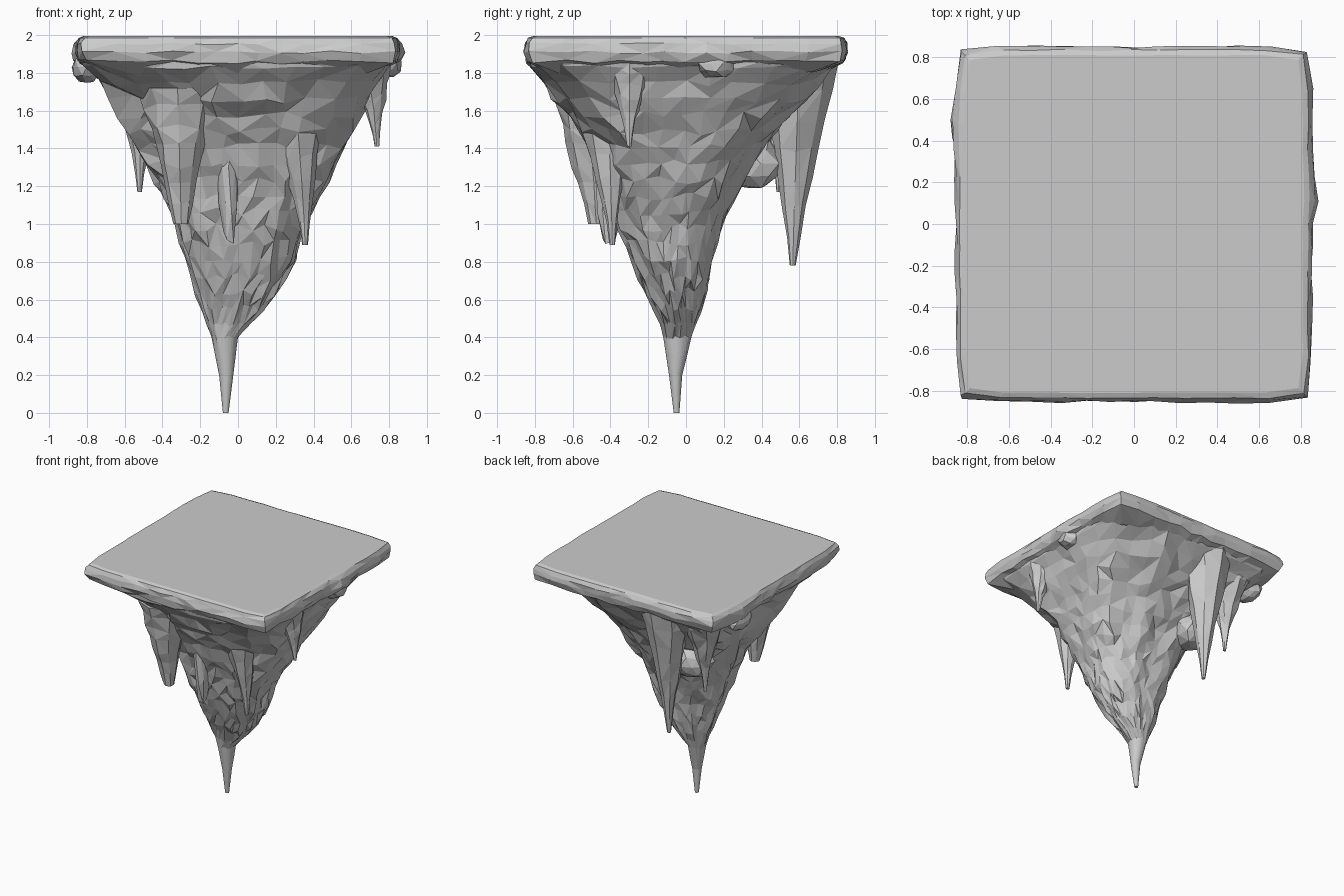
import bpy, bmesh, math, random
from mathutils import Vector, noise

if "Cube" in bpy.data.objects:
    bpy.data.objects.remove(bpy.data.objects["Cube"])

random.seed(4)


def loft(name, rings):
    """Skin equal-length rings of points into a flat-shaded closed mesh."""
    bm = bmesh.new()
    vs = [[bm.verts.new(p) for p in r] for r in rings]
    n = len(vs[0])
    for a, b in zip(vs, vs[1:]):
        for i in range(n):
            j = (i + 1) % n
            q = (a[i], a[j], b[j], b[i])
            if random.random() < 0.5:
                bm.faces.new((q[0], q[1], q[2]))
                bm.faces.new((q[0], q[2], q[3]))
            else:
                bm.faces.new((q[0], q[1], q[3]))
                bm.faces.new((q[1], q[2], q[3]))
    bm.faces.new(vs[0])
    bm.faces.new(vs[-1][::-1])
    bmesh.ops.recalc_face_normals(bm, faces=bm.faces)
    me = bpy.data.meshes.new(name)
    bm.to_mesh(me)
    bm.free()
    ob = bpy.data.objects.new(name, me)
    bpy.context.collection.objects.link(ob)
    return ob


def super_pt(t, n):
    """Unit superellipse point: n=2 is round, large n is square."""
    c, s = math.cos(t), math.sin(t)
    r = (abs(c) ** n + abs(s) ** n) ** (-1 / n)
    return c * r, s * r


# rock body: z, x min, x max, y min, y max, squareness
LEVELS = [
    (0.00, -0.08, -0.05, -0.065, -0.035, 2),
    (0.20, -0.10, -0.025, -0.09, -0.02, 2),
    (0.40, -0.14, 0.00, -0.12, 0.03, 2),
    (0.50, -0.18, 0.10, -0.14, 0.06, 2.2),
    (0.60, -0.21, 0.18, -0.20, 0.10, 2.4),
    (0.80, -0.27, 0.31, -0.29, 0.14, 2.6),
    (1.00, -0.34, 0.36, -0.37, 0.20, 2.8),
    (1.20, -0.42, 0.46, -0.43, 0.29, 2.8),
    (1.40, -0.54, 0.56, -0.52, 0.43, 2.8),
    (1.60, -0.63, 0.67, -0.62, 0.61, 3.4),
    (1.75, -0.73, 0.74, -0.75, 0.73, 4.5),
    (1.84, -0.82, 0.81, -0.83, 0.80, 7),
    (1.92, -0.83, 0.83, -0.83, 0.83, 12),
]


def level(z):
    for a, b in zip(LEVELS, LEVELS[1:]):
        if z <= b[0]:
            f = (z - a[0]) / (b[0] - a[0])
            return [p + (q - p) * f for p, q in zip(a, b)]
    return LEVELS[-1]


SIDES = 36
zs = [0, 0.1, 0.2, 0.3, 0.4] + [0.47 + 0.085 * i for i in range(17)] + [1.88, 1.92]
rings = []
for z in zs:
    _, x0, x1, y0, y1, sq = level(z)
    rough = min(1, max(0, (z - 0.3) * 3)) * min(1, (1.95 - z) * 4)
    ring = []
    for i in range(SIDES):
        t = 2 * math.pi * (i + random.uniform(-0.25, 0.25) * rough) / SIDES
        ux, uy = super_pt(t, sq)
        # vertical flutes plus small chips
        flute = noise.noise(Vector((math.cos(t) * 3.2, math.sin(t) * 3.2, z * 0.9)))
        chip = noise.noise(Vector((ux * 5, uy * 5, z * 7)))
        k = 1 + rough * (-0.03 + 0.12 * flute + 0.07 * chip)
        ring.append(((x0 + x1) / 2 + (x1 - x0) / 2 * ux * k,
                     (y0 + y1) / 2 + (y1 - y0) / 2 * uy * k,
                     z + random.uniform(-0.025, 0.025) * rough))
    rings.append(ring)
loft("rock_body", rings)

# flat top slab with worn edge, slightly bulged on the left and right
rings = []
for z, h, wob in [(1.80, 0.70, 0.02), (1.86, 0.835, 0.012), (1.91, 0.855, 0.008),
                  (1.955, 0.85, 0.006), (1.985, 0.835, 0.004), (1.995, 0.81, 0.001)]:
    ring = []
    for i in range(48):
        t = 2 * math.pi * i / 48
        ux, uy = super_pt(t, 26)
        x, y = ux * h, uy * h
        low = 1 if z < 1.97 else 0.3
        if abs(ux) > 0.97:
            bump = math.exp(-((y - (0.45 if x < 0 else 0.16)) / 0.1) ** 2)
            x += math.copysign(0.03, x) * bump * low
        dip = 0.07 * math.exp(-(x / 0.2) ** 2) if z < 1.85 and uy < -0.9 else 0
        ring.append((x + random.uniform(-wob, wob), y + random.uniform(-wob, wob),
                     z - dip + (random.uniform(-wob, wob) if z < 1.96 else 0)))
    rings.append(ring)
loft("top_slab", rings)


def spike(name, top, tip, r_top, r_tip, flare=1.6, sides=8):
    """Hanging spike, wide where it leaves the rock and narrow at the tip."""
    a, b = Vector(top), Vector(tip)
    rings = []
    for k in range(8):
        f = k / 7
        c = a.lerp(b, f)
        c.x = b.x + (a.x - b.x) * (1 - f) ** flare
        c.y = b.y + (a.y - b.y) * (1 - f) ** flare
        r = r_tip + (r_top - r_tip) * (1 - f) ** flare
        rings.append([(c.x + r * math.cos(2 * math.pi * i / sides) * random.uniform(0.88, 1.08),
                       c.y + r * math.sin(2 * math.pi * i / sides) * random.uniform(0.88, 1.08),
                       c.z + (random.uniform(-0.02, 0.02) if 0 < k < 7 else 0))
                      for i in range(sides)])
    loft(name, rings)


# hanging spikes around the rock
spike("back_spike", (-0.24, 0.60, 1.86), (-0.24, 0.565, 0.78), 0.21, 0.015, 1.15)
spike("back_left_spike", (-0.52, 0.52, 1.84), (-0.52, 0.49, 1.17), 0.20, 0.012, 1.5)
spike("right_spike", (0.68, -0.30, 1.86), (0.735, -0.30, 1.41), 0.14, 0.012, 1.4)
spike("front_right_spike", (0.30, -0.42, 1.72), (0.355, -0.39, 0.89), 0.19, 0.015, 1.3)
spike("front_left_spike", (-0.32, -0.52, 1.72), (-0.30, -0.475, 1.0), 0.20, 0.04, 1.0)


def lump(name, pos, size):
    """Rough boulder stuck to the rock."""
    bm = bmesh.new()
    bmesh.ops.create_icosphere(bm, subdivisions=2, radius=1)
    for v in bm.verts:
        v.co *= random.uniform(0.85, 1.08)
        v.co = Vector(p + q * s for p, q, s in zip(pos, v.co, size))
    me = bpy.data.meshes.new(name)
    bm.to_mesh(me)
    bm.free()
    bpy.context.collection.objects.link(bpy.data.objects.new(name, me))


# boulders under the rim and the overhanging ledge at the back
lump("left_rim_lump", (-0.80, 0.45, 1.83), (0.08, 0.13, 0.09))
lump("right_rim_lump", (0.79, 0.16, 1.85), (0.08, 0.11, 0.08))
lump("back_ledge", (-0.30, 0.34, 1.32), (0.16, 0.18, 0.14))
lump("front_rib", (-0.05, -0.40, 1.30), (0.06, 0.08, 0.45))
